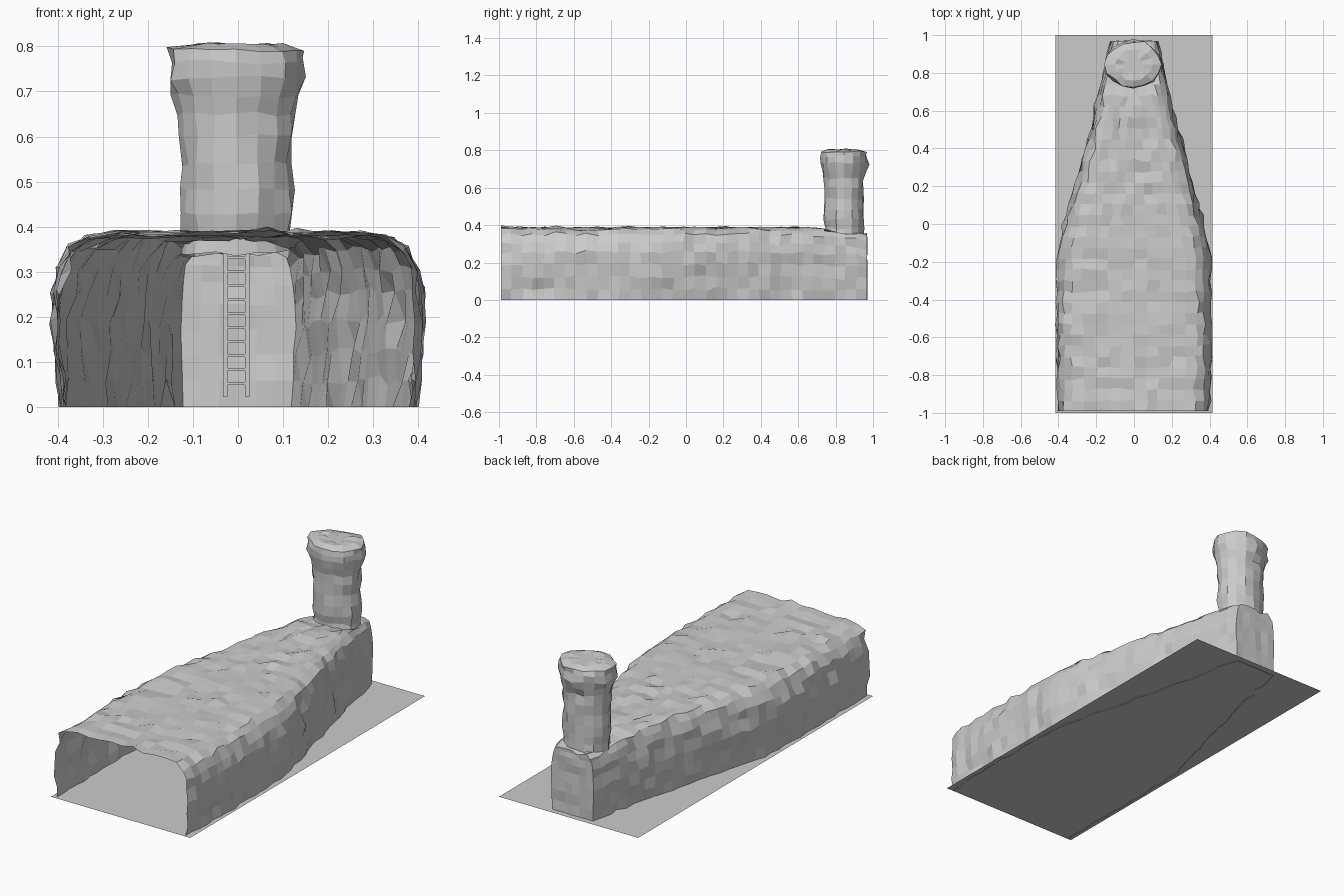
import bpy, bmesh, math, random
from mathutils import Vector

if "Cube" in bpy.data.objects:
    bpy.data.objects.remove(bpy.data.objects["Cube"])

random.seed(7)


def interp(table, t):
    """Piecewise linear lookup in (position, value) pairs."""
    for (a, va), (b, vb) in zip(table, table[1:]):
        if t <= b:
            return va + (vb - va) * max(0, t - a) / (b - a)
    return table[-1][1]


def jit(a):
    return random.uniform(-a, a) * (1.6 if random.random() < 0.12 else 0.8)


def skin(bm, rows, closed=False):
    """Quads between neighbouring rows of vertices."""
    for r0, r1 in zip(rows, rows[1:]):
        n = len(r0)
        for j in range(n if closed else n - 1):
            k = (j + 1) % n
            bm.faces.new((r0[j], r0[k], r1[k], r1[j]))


def finish(bm, name):
    bmesh.ops.remove_doubles(bm, verts=bm.verts, dist=0.0005)
    bmesh.ops.recalc_face_normals(bm, faces=bm.faces)
    me = bpy.data.meshes.new(name)
    bm.to_mesh(me)
    bm.free()
    ob = bpy.data.objects.new(name, me)
    bpy.context.collection.objects.link(ob)
    return ob


# Ground sheet
bm = bmesh.new()
bm.faces.new([bm.verts.new((x, y, 0.005)) for x, y in
              ((-.415, -1), (.415, -1), (.415, 1), (-.415, 1))])
finish(bm, "ground_sheet")

# Tunnel: open arch that narrows towards the back
WIDTH = [(-1, .395), (-.6, .405), (-.16, .402), (.64, .195), (.9, .14), (.968, .125)]
HEIGHT = [(-1, .385), (.65, .384), (.8, .365), (.9, .36), (.968, .345)]
HALF = [(.97, 0), (.98, .15), (1, .32), (1.01, .5), (1.01, .66), (.98, .79),
        (.92, .91), (.82, .98), (.67, 1), (.5, 1), (.33, 1), (.17, 1)]
PROFILE = [(-u, v) for u, v in HALF] + [(0, 1)] + HALF[::-1]
ROWS = 34
bm = bmesh.new()
rows = []
for i in range(ROWS + 1):
    y = -.99 + 1.958 * i / ROWS
    end = i in (0, ROWS)
    w, h = interp(WIDTH, y), interp(HEIGHT, y)
    row = []
    for u, v in PROFILE:
        a = .004 if i == ROWS else .012
        z = 0 if v == 0 else v * h + jit(.010)
        row.append(bm.verts.new((u * w + jit(a), y + (0 if end else jit(.008)), z)))
    rows.append(row)
skin(bm, rows)

# Back wall closing the narrow end
last, n, cols = rows[-1], len(PROFILE), 6
wall = []
for j in range(n // 2 + 1):
    a, b = last[j], last[n - 1 - j]
    if j >= 8:
        break
    mids = []
    for k in range(1, cols):
        p = a.co.lerp(b.co, k / cols)
        mids.append(bm.verts.new((p.x, p.y + jit(.004), p.z)))
    wall.append([a] + mids + [b])
skin(bm, wall)
bm.faces.new(wall[-1] + last[8:n - 8][::-1])

# Opening under the tower
hole = [f for f in bm.faces if (c := f.calc_center_median()).z > .3
        and abs(c.x) < .08 and .77 < c.y < .92]
bmesh.ops.delete(bm, geom=hole, context='FACES')
finish(bm, "tunnel_shell")

# Tower: rough round shaft with flared crown and a shallow cap
SIDES, CX, CY = 16, -.004, .845
TOWER = [(.34, .122), (.385, .118), (.43, .123), (.485, .122), (.54, .122), (.60, .122),
         (.65, .123), (.69, .136), (.73, .146), (.765, .145), (.793, .140),
         (.802, .095), (.804, .05)]
bm = bmesh.new()
rows = []
for z, r in TOWER:
    row = []
    for j in range(SIDES):
        t = math.tau * j / SIDES
        q = r + jit(.009)
        row.append(bm.verts.new((CX + q * 1.03 * math.cos(t), CY + q * .87 * math.sin(t),
                                 z + jit(.007))))
    rows.append(row)
skin(bm, rows, True)
bm.faces.new(rows[-1])
finish(bm, "tower")

# Ladder against the back wall
bm = bmesh.new()


def box(c, s):
    vs = bmesh.ops.create_cube(bm, size=1)["verts"]
    for v in vs:
        v.co = Vector(c) + Vector(p * q for p, q in zip(v.co, s))


LX, LY = -.004, .935
for s in (-1, 1):
    box((LX + s * .024, LY, .19), (.010, .012, .335))
for k in range(10):
    box((LX, LY, .052 + .031 * k), (.048, .008, .006))
finish(bm, "ladder")
